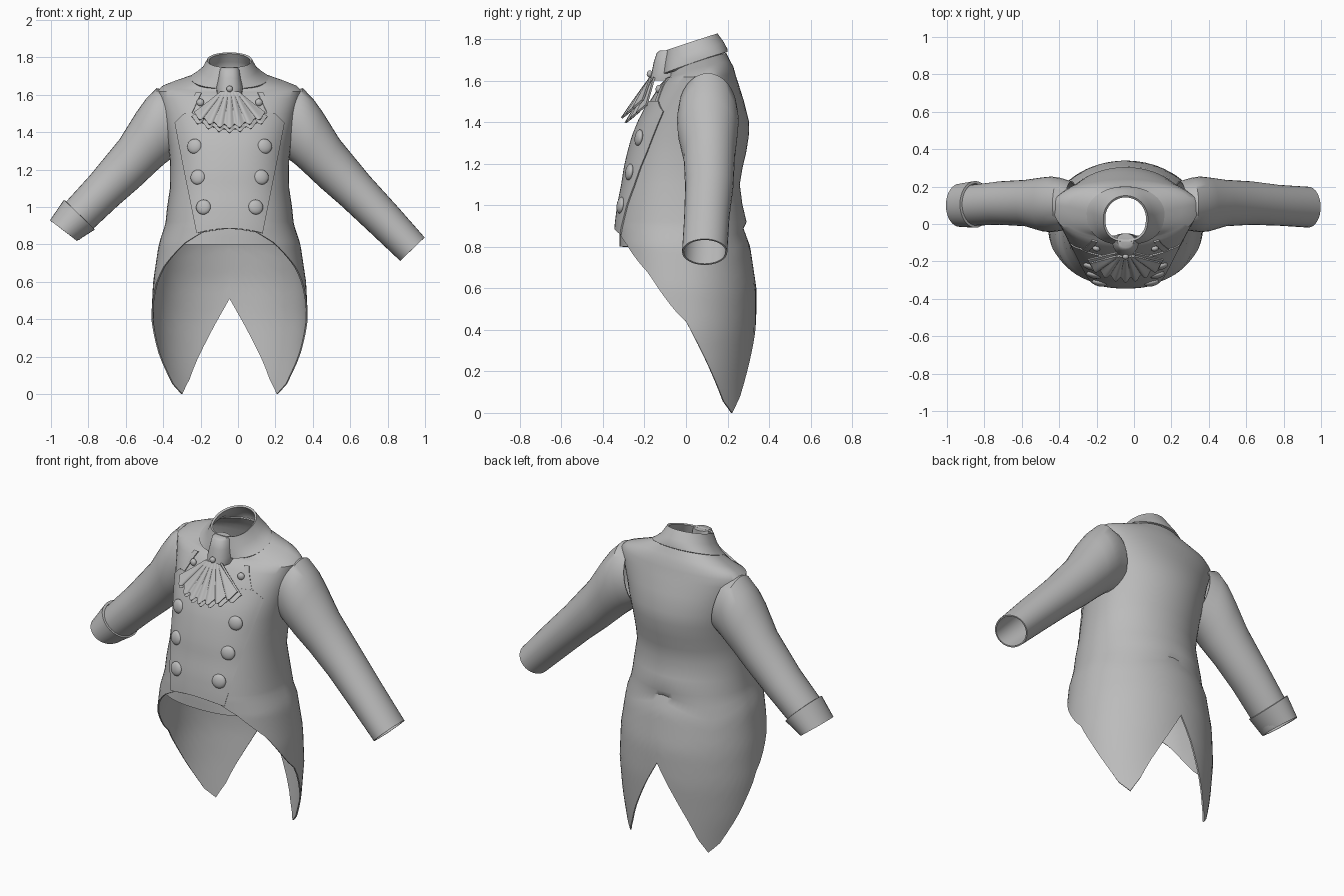
import bpy, bmesh, math
from mathutils import Vector

cube = bpy.data.objects.get("Cube")
if cube:
    bpy.data.objects.remove(cube)

CX = -0.045          # centre line of the coat
SEG = 72             # columns around the body

grey = bpy.data.materials.new("grey cloth")
grey.use_nodes = True
grey.diffuse_color = (0.5, 0.5, 0.5, 1)
bsdf = next(n for n in grey.node_tree.nodes if n.type == 'BSDF_PRINCIPLED')
bsdf.inputs["Base Color"].default_value = grey.diffuse_color
bsdf.inputs["Roughness"].default_value = 0.8


def lerp(a, b, t):
    return a + (b - a) * t


def table(rows, key):
    """Interpolate a table whose first column is the key."""
    key = min(max(key, rows[0][0]), rows[-1][0])
    for a, b in zip(rows, rows[1:]):
        if key <= b[0]:
            t = (key - a[0]) / (b[0] - a[0])
            return [lerp(p, q, t) for p, q in zip(a, b)]


def finish(name, bm, thick=0.0, angle=40):
    bmesh.ops.recalc_face_normals(bm, faces=bm.faces)
    me = bpy.data.meshes.new(name)
    bm.to_mesh(me)
    bm.free()
    ob = bpy.data.objects.new(name, me)
    bpy.context.collection.objects.link(ob)
    me.materials.append(grey)
    bpy.ops.object.select_all(action='DESELECT')
    ob.select_set(True)
    bpy.context.view_layer.objects.active = ob
    if thick:
        mod = ob.modifiers.new("thickness", 'SOLIDIFY')
        mod.thickness = thick
        mod.offset = 0
        bpy.ops.object.modifier_apply(modifier=mod.name)
    bpy.ops.object.shade_smooth_by_angle(angle=math.radians(angle))
    return ob


def loft(name, rings, closed=True, thick=0.008, caps=False):
    """Skin a list of equal point rows."""
    bm = bmesh.new()
    rows = [[bm.verts.new(p) for p in ring] for ring in rings]
    n = len(rows[0])
    for a, b in zip(rows, rows[1:]):
        for i in range(n if closed else n - 1):
            j = (i + 1) % n
            bm.faces.new((a[i], a[j], b[j], b[i]))
    if caps:
        bm.faces.new(rows[0])
        bm.faces.new(rows[-1])
    return finish(name, bm, thick)


def oval(theta, w, front, back, c):
    """Point on a body section; angle zero is the front centre."""
    s, k = math.sin(theta), math.cos(theta)
    e = 0.83 if k > 0 else 1.0
    x = math.copysign(abs(s) ** e * w, s)
    y = c + (abs(k) ** e * (front - c) if k > 0 else abs(k) * (back - c))
    return x, y


# Body sections: height, half width, front, back, centre depth, tilt
BODY = [
    (0.0, .36, -.30, .31, 0, 0), (0.2, .40, -.31, .32, 0, 0),
    (0.4, .415, -.32, .335, 0, 0), (0.6, .405, -.33, .335, 0, 0),
    (0.8, .375, -.333, .305, 0, 0), (.89, .345, -.333, .272, 0, 0),
    (.92, .338, -.33, .288, 0, 0), (1.0, .33, -.32, .268, 0, 0),
    (1.1, .315, -.30, .255, 0, 0), (1.18, .314, -.288, .268, .015, 0),
    (1.25, .315, -.272, .285, .03, 0), (1.33, .323, -.25, .298, .045, 0),
    (1.4, .335, -.222, .30, .06, 0), (1.5, .355, -.17, .275, .08, 0),
    (1.58, .375, -.12, .25, .1, 0), (1.62, .383, -.09, .235, .1, .05),
    (1.645, .355, -.075, .225, .1, .15), (1.665, .30, -.07, .21, .09, .22),
    (1.695, .20, -.07, .19, .07, .3)]

# Hem height by angle from the front, in degrees
HEM = [(0, .885), (20, .865), (35, .81), (62, .67), (90, .44),
       (112, .2), (125, .055), (135, 0), (145, .08), (157, .22), (180, .51)]


def body_point(theta, z):
    _, w, f, b, c, tilt = table(BODY, z)
    x, y = oval(theta, w, f, b, c)
    return Vector((CX + x, y, z + tilt * (y - c)))


def front_y(x, z):
    """Depth of the body's front at an offset from the centre line."""
    _, w, f, _, c, _ = table(BODY, z)
    k = min(abs(x) / w, 1) ** (1 / .83)
    return c + (f - c) * (1 - k * k) ** .415


# Coat body with swallow tails
angles = [2 * math.pi * i / SEG for i in range(SEG)]
rows = []
for k in range(15):
    ring = []
    for a in angles:
        deg = math.degrees(a)
        hem = table(HEM, min(deg, 360 - deg))[1]
        ring.append(body_point(a, lerp(hem, .92, k / 14)))
    rows.append(ring)
rows += [[body_point(a, r[0]) for a in angles] for r in BODY if r[0] > .93]
loft("coat_body", rows)

# Standing collar, tilted forward
COLLAR = [(1.69, .205, -.105, .195, .06, .35), (1.705, .18, -.105, .193, .06, .35),
          (1.735, .142, -.1, .178, .045, .34), (1.785, .114, -.088, .147, .03, .33)]
rings = []
for z, w, f, b, c, tilt in COLLAR:
    pts = [oval(a, w, f, b, c) for a in angles]
    rings.append([(CX + x, y, z + tilt * (y - c)) for x, y in pts])
loft("collar", rings, thick=.012)


# Sleeves: upper x, z and lower x, z, then depth centre and half depth
SLEEVE = [(.28, 1.615, .21, 1.30, .10, .125), (.345, 1.632, .265, 1.265, .105, .138),
          (.40, 1.575, .305, 1.235, .105, .145), (.45, 1.505, .35, 1.195, .105, .14),
          (.54, 1.36, .44, 1.11, .112, .12), (.70, 1.165, .555, 1.01, .112, .112),
          (.85, 1.0, .70, .875, .10, .105), (.995, .835, .87, .715, .09, .105)]


def tube(name, stations, mirror=False, thick=.008, n=32):
    rings = []
    for ux, uz, lx, lz, yc, yh in stations:
        ring = []
        for i in range(n):
            a = 2 * math.pi * i / n
            t = .5 + .5 * math.cos(a)
            x = lerp(lx, ux, t)
            ring.append((2 * CX - x if mirror else x, yc + yh * math.sin(a), lerp(lz, uz, t)))
        rings.append(ring)
    loft(name, rings, thick=thick)


tube("left_sleeve", SLEEVE)
short_end = (.89, .945, .765, .825, .10, .1)
tube("right_sleeve", SLEEVE[:-1] + [short_end], mirror=True)
tube("right_cuff", [(.835, 1.035, .68, .885, .105, .118),
                    (.91, .925, .775, .825, .10, .108)], mirror=True, thick=.014)

# Double-breasted front panel, lying on the coat
rows = []
for k in range(21):
    row = []
    for i in range(33):
        u = -1 + i / 16
        low = .885 - .025 * u * u
        high = 1.45 + .05 * min(1, (1 - abs(u)) / .2)
        z = lerp(low, high, k / 20)
        x = u * lerp(.175, .29, (z - .86) / .59)
        row.append((CX + x, front_y(x, z) - .006, z))
    rows.append(row)
loft("front_panel", rows, closed=False, thick=.012)

# Waistcoat hem showing below the front arch
rows = []
for z in (.80, .84, .88, .92):
    xs = [.24 * (i / 12 - 1) for i in range(25)]
    rows.append([(CX + x, front_y(x, z) + .018, z) for x in xs])
loft("waistcoat_hem", rows, closed=False)


def button(name, x, y, z, r, depth):
    bm = bmesh.new()
    bmesh.ops.create_uvsphere(bm, u_segments=24, v_segments=12, radius=1)
    slope = Vector((x * 1.5, -1, .15)).to_track_quat('Z', 'Y')
    for v in bm.verts:
        p = Vector((v.co.x * r, v.co.y * r, v.co.z * depth))
        v.co = slope @ p + Vector((CX + x, y, z))
    finish(name, bm)


# Buttons in mirrored pairs
for side, label in ((1, "left"), (-1, "right")):
    for x, z, spot in ((.188, 1.325, "upper"), (.17, 1.16, "middle"), (.14, 1.0, "lower")):
        button(f"{label}_{spot}_button", side * x, front_y(x, z) - .012, z, .04, .018)
    button(f"{label}_collar_button", side * .157, front_y(.157, 1.56) - .012, 1.56, .02, .014)

# Neckcloth knot and its stud
rings = []
for z, w, f in ((1.745, .045, -.125), (1.735, .052, -.14), (1.69, .06, -.155),
                (1.64, .072, -.165), (1.60, .066, -.175)):
    ring = []
    for i in range(24):
        x, y = oval(2 * math.pi * i / 24, w, f, -.05, -.08)
        ring.append((CX + x, y, z))
    rings.append(ring)
loft("neckcloth_knot", rings, thick=0, caps=True)
button("neckcloth_stud", 0, -.175, 1.632, .017, .014)


def frill(name, length, spread, lift):
    """Pleated fan that widens toward a scalloped edge."""
    rows = []
    for k in range(11):
        r = k / 10
        row = []
        for i in range(113):
            a = -1 + i / 56
            fold = math.cos(a * 7 * math.pi) * r
            x = (.05 + spread * r) * a
            y = -.165 - r * (.125 - .075 * a * a) - .013 * fold + lift
            z = 1.615 - r * (length - .065 * a * a) - .01 * fold * r
            row.append((CX + x, y, z))
        rows.append(row)
    loft(name, rows, closed=False, thick=.01)


frill("upper_frill", .185, .14, -.006)
frill("lower_frill", .208, .152, .012)

# Lapel seams running from the collar to the panel corners
for side, label in ((1, "left"), (-1, "right")):
    rows = []
    for k in range(9):
        t = k / 8
        z = lerp(1.49, 1.61, t)
        mid = lerp(.235, .18, t)
        rows.append([(CX + side * x, front_y(x, z) - .004, z)
                     for x in (mid - .03, mid - .015, mid)])
    loft(f"{label}_lapel", rows, closed=False, thick=.01)
